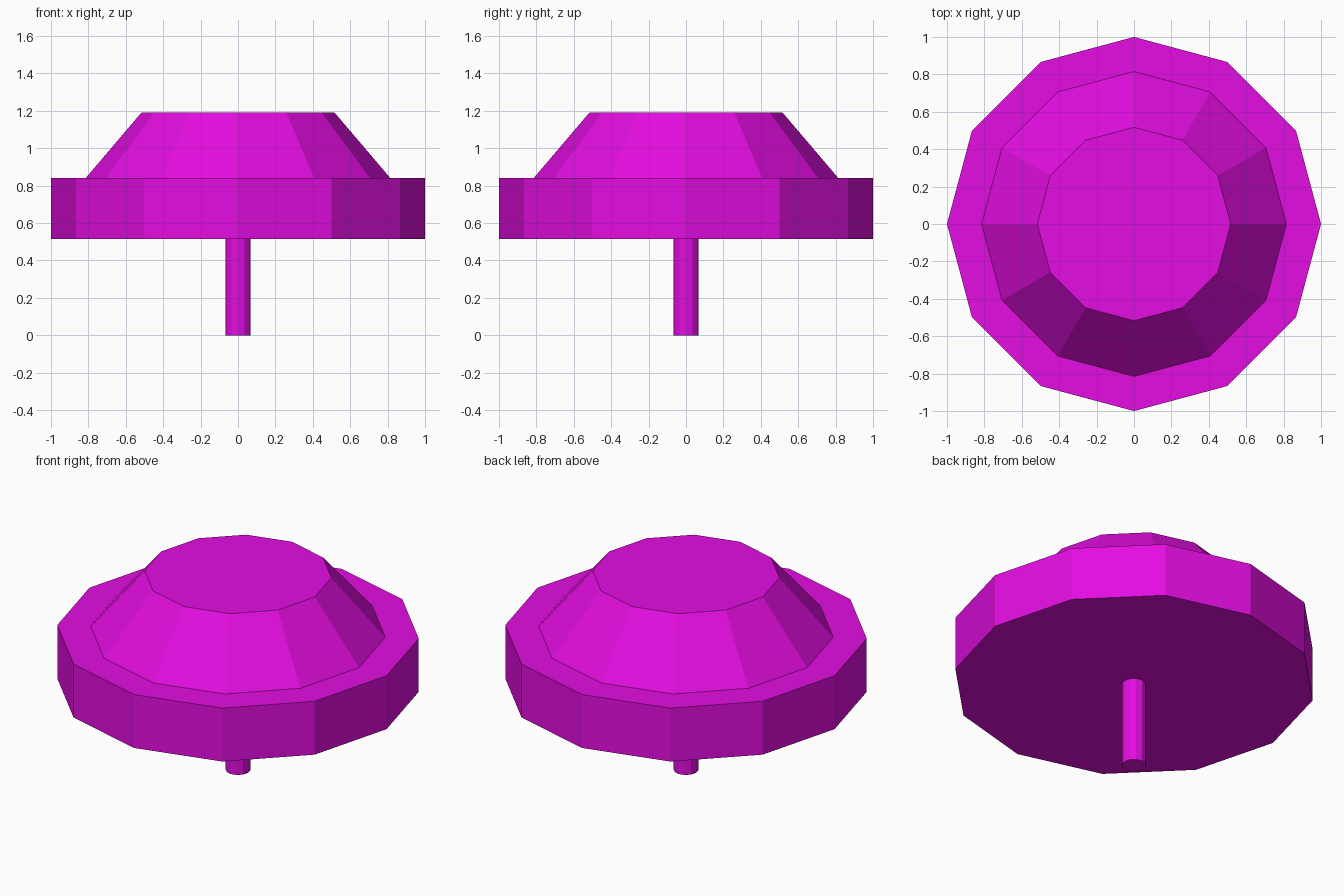
import bpy

cube = bpy.data.objects.get("Cube")
if cube:
    bpy.data.objects.remove(cube, do_unlink=True)

SIDES = 12

# Single flat colour
magenta = bpy.data.materials.new("magenta")
magenta.use_nodes = True
colour = (0.77, 0.004, 0.75, 1)
magenta.diffuse_color = colour
magenta.node_tree.nodes["Principled BSDF"].inputs["Base Color"].default_value = colour


def frustum(name, bottom_radius, top_radius, z_low, z_high):
    """Flat-shaded twelve-sided solid with a corner on each axis."""
    bpy.ops.mesh.primitive_cone_add(
        vertices=SIDES, radius1=bottom_radius, radius2=top_radius,
        depth=z_high - z_low, location=(0, 0, (z_low + z_high) / 2))
    part = bpy.context.object
    part.name = part.data.name = name
    part.data.materials.append(magenta)
    return part


# Thin stem, wide disc and tapered cap
frustum("stem", 0.068, 0.068, 0, 0.515)
frustum("disc", 1, 1, 0.515, 0.84)
frustum("cap", 0.815, 0.517, 0.84, 1.19)
